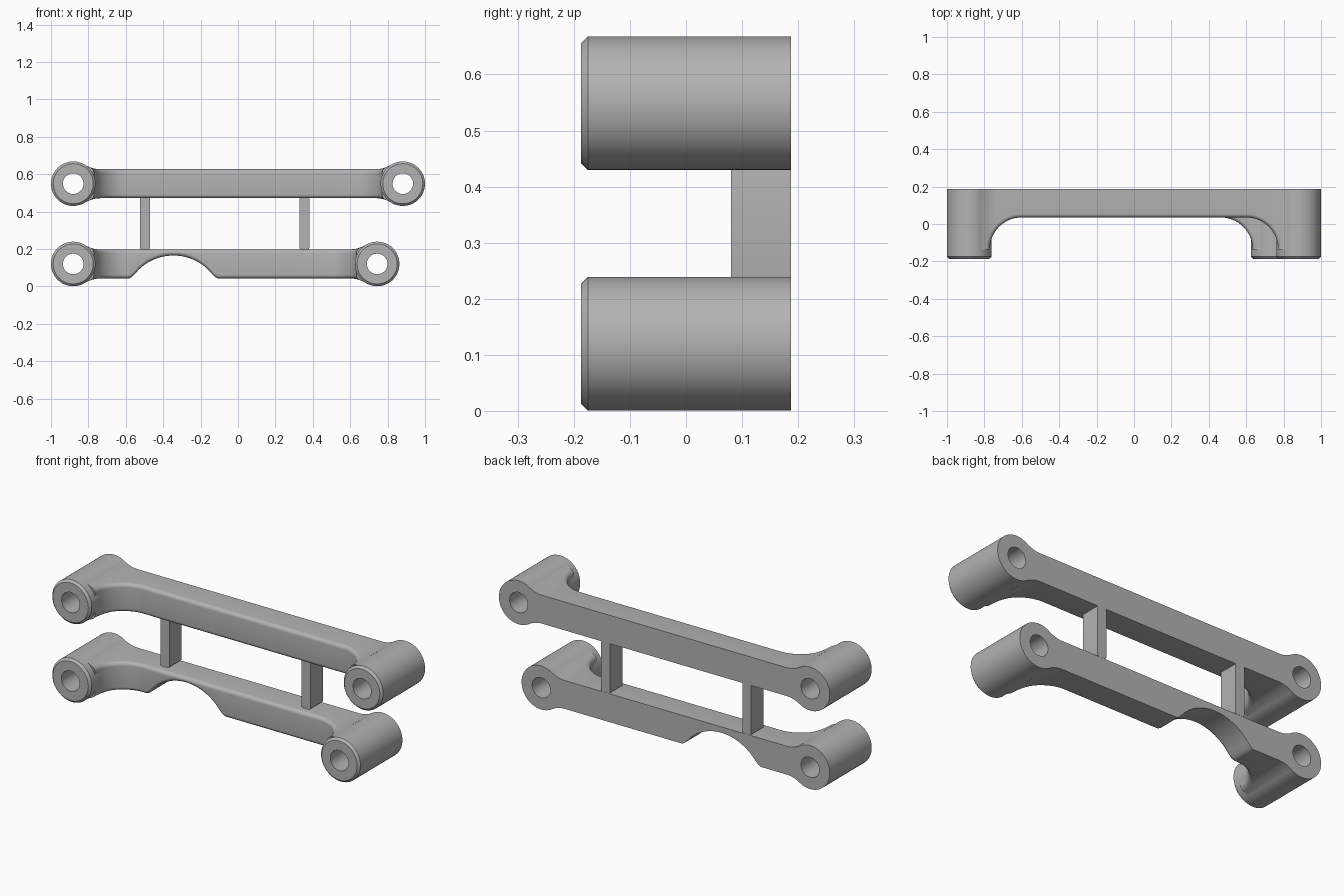
import bpy, bmesh, math
from mathutils import Vector

cube = bpy.data.objects.get("Cube")
if cube:
    bpy.data.objects.remove(cube)

BACK, FRONT = 0.187, -0.187     # depth limits
BAR_FRONT = 0.035               # front face of the bars
R, HOLE, CHAMFER = 0.119, 0.055, 0.012
HALF, NECK = 0.0775, 0.15       # bar half height, neck fillet radius
SWEEP, ROUND = 0.17, 0.02       # big inner fillet, front edge rounding

grey = bpy.data.materials.new("grey_plastic")
grey.use_nodes = True
COLOUR = (0.45, 0.45, 0.45, 1)
grey.diffuse_color = COLOUR
grey.node_tree.nodes["Principled BSDF"].inputs["Base Color"].default_value = COLOUR


def finish(bm, name):
    bmesh.ops.recalc_face_normals(bm, faces=bm.faces)
    mesh = bpy.data.meshes.new(name)
    bm.to_mesh(mesh)
    bm.free()
    obj = bpy.data.objects.new(name, mesh)
    bpy.context.collection.objects.link(obj)
    mesh.materials.append(grey)
    bpy.ops.object.select_all(action='DESELECT')
    obj.select_set(True)
    bpy.context.view_layer.objects.active = obj
    bpy.ops.object.shade_smooth_by_angle(angle=math.radians(32))
    return obj


def loft(bm, rings, close_ends):
    rows = [[bm.verts.new(p) for p in ring] for ring in rings]
    n = len(rows[0])
    pairs = list(zip(rows, rows[1:]))
    if not close_ends:
        pairs.append((rows[-1], rows[0]))
    for a, b in pairs:
        for i in range(n):
            j = (i + 1) % n
            bm.faces.new((a[i], a[j], b[j], b[i]))
    if close_ends:
        bm.faces.new(rows[0])
        bm.faces.new(rows[-1])


def bushing(name, x, z, sides=64):
    """Tube with a chamfered front rim."""
    profile = [(R, BACK), (R, FRONT + CHAMFER), (R - CHAMFER, FRONT),
               (HOLE, FRONT), (HOLE, BACK)]
    rings = []
    for k in range(sides):
        a = math.tau * k / sides
        rings.append([(x + r * math.cos(a), y, z + r * math.sin(a)) for r, y in profile])
    bm = bmesh.new()
    loft(bm, rings, False)
    finish(bm, name)


def half_height(d):
    """Half height of the bar at distance d from a bushing axis."""
    reach = math.sqrt((R + NECK) ** 2 - (HALF + NECK) ** 2)
    if d >= reach:
        return HALF
    if d <= reach * R / (R + NECK):
        return math.sqrt(R * R - d * d)
    return HALF + NECK - math.sqrt(NECK ** 2 - (d - reach) ** 2)


def notch_floor(low, x):
    """Blend the bar underside into a round arch."""
    radius = 0.265
    arch = -0.1 + math.sqrt(max(0, radius ** 2 - (x + 0.345) ** 2))
    blend = max(0.03 - abs(arch - low), 0) / 0.03
    return max(arch, low) + blend * blend * 0.0075


def bar(name, x0, x1, z, notched):
    start = R * 0.56

    # Front outline seen from above, with its inward normals
    def end_curve(x, side):
        y = BAR_FRONT - SWEEP
        pts = [(Vector((x + side * d, y)), Vector((-side, 0)))
               for d in (start, 0.078, 0.09, 0.1)]
        for k in range(17):
            a = math.pi / 2 * k / 16
            n = Vector((-side * math.cos(a), math.sin(a)))
            centre = Vector((x + side * (0.11 + SWEEP), y))
            pts.append((centre + n * SWEEP, n))
        return pts

    path = end_curve(x0, 1)
    if notched:
        path += [(Vector((-0.59 + 0.49 * k / 48, BAR_FRONT)), Vector((0, 1)))
                 for k in range(49)]
    path += reversed(end_curve(x1, -1))

    def limits(x):
        h = half_height(min(x - x0, x1 - x))
        low = z - h
        return (notch_floor(low, x) if notched else low), z + h

    rings = []
    for p, n in path:
        low, high = limits(p.x)
        ring = [(p.x, BACK, low), (p.x, BACK, high)]
        upper, lower = [], []
        for k in range(7):
            a = math.pi / 2 * k / 6
            q = p + n * ROUND * (1 - math.cos(a))
            q.x = min(max(q.x, x0 + start), x1 - start)
            low, high = limits(q.x)
            drop = ROUND * (1 - math.sin(a))
            upper.append((q.x, q.y, high - drop))
            lower.append((q.x, q.y, low + drop))
        rings.append(ring + upper[::-1] + lower)
    bm = bmesh.new()
    loft(bm, rings, True)
    finish(bm, name)


def post(name, x):
    """Flat spacer with softened ends."""
    bm = bmesh.new()
    bmesh.ops.create_cube(bm, size=1)
    for v in bm.verts:
        v.co = (x + v.co.x * 0.054, 0.1335 + v.co.y * 0.107, 0.3375 + v.co.z * 0.279)
    edges = [e for e in bm.edges if abs(e.verts[0].co.y - e.verts[1].co.y) > 0.05]
    bmesh.ops.bevel(bm, geom=edges, offset=0.01, segments=3, profile=0.5, affect='EDGES')
    finish(bm, name)


# Two arms, each a bar between two bushings
for label, x0, x1, z, notched in (("upper", -0.881, 0.881, 0.549, False),
                                  ("lower", -0.881, 0.744, 0.12, True)):
    bar(label + "_bar", x0, x1, z, notched)
    bushing(label + "_right_bushing", x0, z)
    bushing(label + "_left_bushing", x1, z)

# Spacers between the arms
post("right_spacer", -0.498)
post("left_spacer", 0.355)
